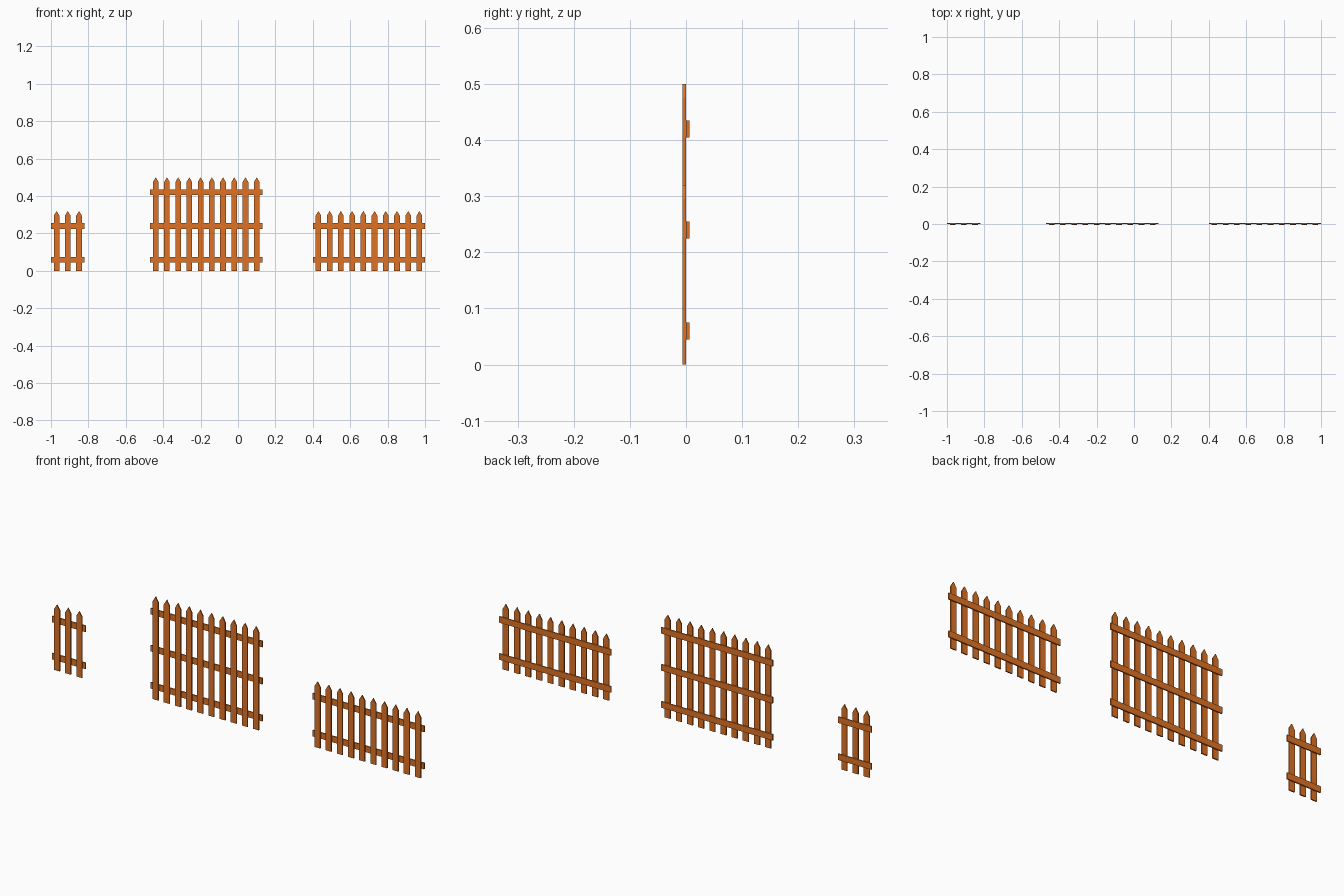
import bpy, bmesh

if "Cube" in bpy.data.objects:
    bpy.data.objects.remove(bpy.data.objects["Cube"])

PITCH = 0.06      # picket spacing
W = 0.03          # picket width and rail height
T = 0.006         # board thickness

wood = bpy.data.materials.new("orange_wood")
wood.diffuse_color = (0.73, 0.17, 0.018, 1)
wood.use_nodes = True
wood.node_tree.nodes["Principled BSDF"].inputs["Base Color"].default_value = wood.diffuse_color


def board(name, profile, y0, y1):
    """Extrude an x-z outline from y0 to y1."""
    bm = bmesh.new()
    face = bm.faces.new([bm.verts.new((x, y0, z)) for x, z in profile])
    ext = bmesh.ops.extrude_face_region(bm, geom=[face])
    moved = [v for v in ext["geom"] if isinstance(v, bmesh.types.BMVert)]
    bmesh.ops.translate(bm, verts=moved, vec=(0, y1 - y0, 0))
    bmesh.ops.recalc_face_normals(bm, faces=bm.faces)
    mesh = bpy.data.meshes.new(name)
    bm.to_mesh(mesh)
    bm.free()
    mesh.materials.append(wood)
    obj = bpy.data.objects.new(name, mesh)
    bpy.context.collection.objects.link(obj)
    return obj


def fence(name, x0, count, height, rail_heights):
    # pointed pickets in front
    for i in range(count):
        x, h, s = x0 + PITCH * (i + 0.5), W / 2, height - 0.025
        board(f"{name}_picket", [(x - h, 0), (x + h, 0), (x + h, s),
                                 (x, height), (x - h, s)], -T, 0)
    # horizontal rails behind
    x1 = x0 + PITCH * count
    for z in rail_heights:
        a, b = z - W / 2, z + W / 2
        board(f"{name}_rail", [(x0, a), (x1, a), (x1, b), (x0, b)], 0, T)


fence("narrow_fence", -1.0, 3, 0.32, (0.06, 0.24))
fence("tall_fence", -0.47, 10, 0.50, (0.06, 0.24, 0.42))
fence("low_fence", 0.40, 10, 0.32, (0.06, 0.24))
